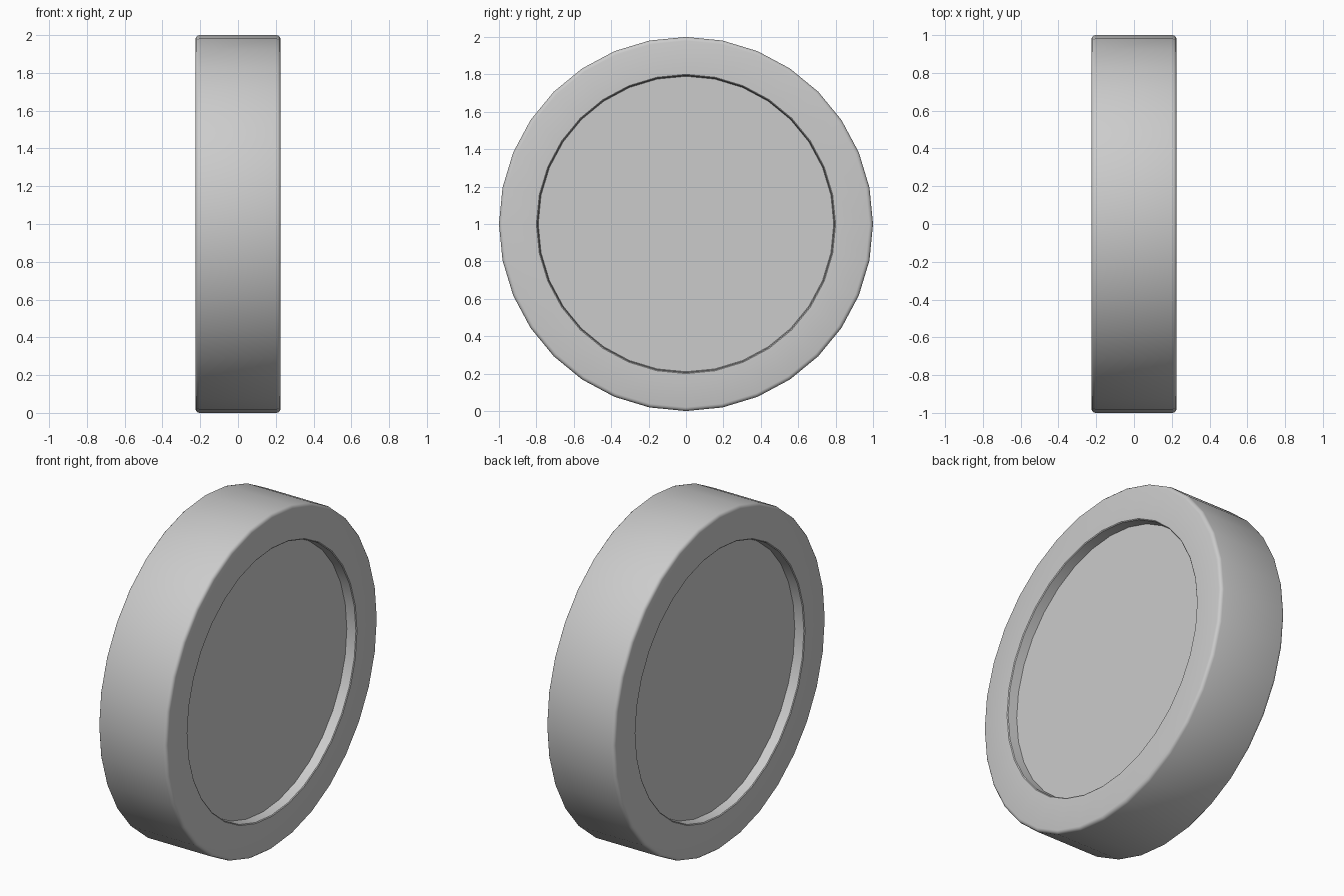
import bpy, bmesh, math

if "Cube" in bpy.data.objects:
    bpy.data.objects.remove(bpy.data.objects["Cube"])

SIDES = 32
B = 0.02  # rounded outer edge
HALF = 0.225
FLOOR = 0.165

# Half profile (x, radius) from recess floor outwards to the tread
half = [(FLOOR, 0.79), (HALF - 0.004, 0.795), (HALF, 0.80)]
for i in range(4):
    a = math.radians(30 * i)
    half.append((HALF - B + B * math.cos(a), 1 - B + B * math.sin(a)))
profile = half + [(-x, r) for x, r in reversed(half)]

# Wheel body: rings revolved about the x axis, capped by the recess floors
bm = bmesh.new()
rings = []
for x, r in profile:
    rings.append([bm.verts.new((x, r * math.sin(2 * math.pi * k / SIDES),
                                1 + r * math.cos(2 * math.pi * k / SIDES)))
                  for k in range(SIDES)])
for a, b in zip(rings, rings[1:]):
    for k in range(SIDES):
        n = (k + 1) % SIDES
        bm.faces.new((a[k], a[n], b[n], b[k]))
bm.faces.new(rings[0])
bm.faces.new(rings[-1])
bmesh.ops.recalc_face_normals(bm, faces=bm.faces)

mesh = bpy.data.meshes.new("wheel")
bm.to_mesh(mesh)
bm.free()
wheel = bpy.data.objects.new("wheel", mesh)
bpy.context.collection.objects.link(wheel)
bpy.context.view_layer.objects.active = wheel
wheel.select_set(True)
bpy.ops.object.shade_smooth_by_angle(angle=math.radians(35))
